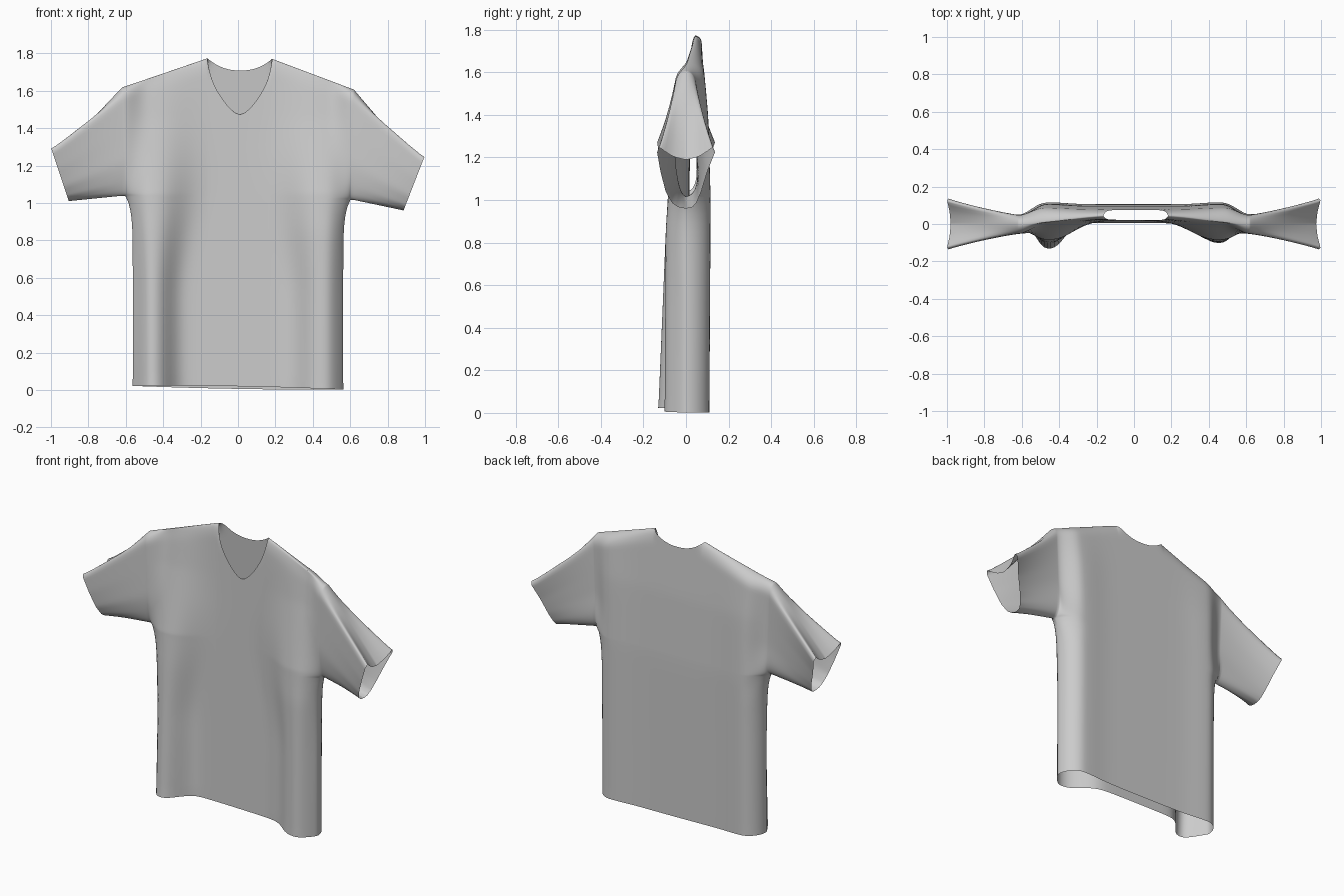
import bpy, bmesh
from math import sin, pi, exp, sqrt

if "Cube" in bpy.data.objects:
    bpy.data.objects.remove(bpy.data.objects["Cube"])

NECK = 0.28            # neck half width as a fraction of the shoulder half width
LOW, UP = 24, 36       # rows below / above the underarm
bm = bmesh.new()


def lerp(a, b, t):
    return a + (b - a) * t


def table(pts, t):
    for p, q in zip(pts, pts[1:]):
        if t <= q[0]:
            k = (t - p[0]) / (q[0] - p[0])
            return [lerp(a, b, k) for a, b in zip(p[1:], q[1:])]
    return list(pts[-1][1:])


def smooth(t):
    t = max(0, min(1, t))
    return t * t * (3 - 2 * t)


def rounding(t, start):
    # 1 inside, falling to 0 at t = 1 like a rounded fold
    k = max(0, (t - start) / (1 - start))
    return sqrt(max(0, 1 - k * k))


def add_grid(rows):
    vs = [[bm.verts.new(p) for p in row] for row in rows]
    for a, b in zip(vs, vs[1:]):
        for i in range(len(a) - 1):
            bm.faces.new((a[i], a[i + 1], b[i + 1], b[i]))


def top_height(u, front):
    # neckline in the middle, sloping shoulder outside
    n = abs(u) / NECK
    if n >= 1:
        return lerp(1.772, 1.612, (abs(u) - NECK) / (1 - NECK))
    if front:
        return 1.472 + 0.3 * (0.75 * n ** 1.6 + 0.25 * n ** 12)
    return 1.708 + 0.064 * n ** 2.3


def sheet_point(u, s, low, front):
    # low: s runs hem to underarm; otherwise underarm to shoulder
    arm = 1.03 - 0.01 * u
    if low:
        hem = (0.02 if front else 0.006) - 0.01 * u
        hem = lerp(hem, 0.012 - 0.01 * u, u * u)
        z = lerp(hem, arm, s)
        half, g, k = 0.563 + 0.037 * s ** 14, 0, 1
    else:
        z = lerp(arm, top_height(u, front) - 0.006 * u, s)
        half = 0.6 + 0.02 * s
        g = sqrt(1 - (1 - min(s / 0.35, 1)) ** 2)
        k = rounding(s, 0.88)
        k = lerp(1, k, min(1, abs(u) / NECK) ** 16)
    x = u * half + (0 if low else 0.01 * s * (1 - u * u))
    mid = lerp(0.045, 0.0, smooth((abs(u) - 0.2) / 0.8)) * smooth((z - 0.9) / 0.8)
    # front has a soft vertical fold near each side, the back is nearly flat
    if front:
        amp = table([(0, 0.136 if x < 0 else 0.105), (0.85, 0.11), (1.05, 0.10),
                     (1.25, 0.07), (1.45, 0.04), (1.6, 0.025), (1.8, 0.0)], z)[0]
        width = (0.105 if x < 0 else 0.13) + 0.08 * smooth((z - 0.5) / 0.8)
        y = 0.004 + 0.012 * z - amp * exp(-(abs(abs(x) - 0.455) / width) ** 2.4)
    else:
        y = table([(0, 0.10), (1.0, 0.106), (1.4, 0.095), (1.8, 0.07)], z)[0]
        y += 0.01 * exp(-((abs(x) - 0.45) / 0.12) ** 2) * smooth((1.8 - z) / 0.5)
    # the cloth pinches where the sleeve begins
    pinch = smooth((abs(u) - 0.78) / 0.22) * smooth((z - 0.85) / 0.4)
    y = lerp(y, -0.052 if front else 0.048, pinch)
    e = rounding(abs(u), 0.82)
    e = e + (1 - e) * g
    return (x, mid + (y - mid) * e * k, z)


# column and row spacing, denser at folded edges
cols = [NECK * sin(pi / 2 * i / 12) for i in range(13)]
cols += [NECK + (1 - NECK) * sin(pi / 2 * i / 24) for i in range(1, 25)]
cols = [-c for c in reversed(cols[1:])] + cols
low_s = [i / LOW for i in range(LOW + 1)]
up_s = [(1 - sin(pi / 2 - pi * i / UP)) / 2 for i in range(UP + 1)]

# front and back panels
for front in (True, False):
    add_grid([[sheet_point(u, s, True, front) for u in cols] for s in low_s])
    add_grid([[sheet_point(u, s, False, front) for u in cols] for s in up_s])

# sleeves: armhole lofted to a cuff with a dented top (s, y, height)
TOP = [(0.92, 0.125, 1.0), (0.95, 0.105, 0.94), (0.98, 0.06, 0.84), (1, 0.0, 0.79)]
CUFF_FRONT = [(0, 0.0, 0.0), (0.04, 0.035, 0.02), (0.12, 0.065, 0.09), (0.3, 0.095, 0.27),
              (0.6, 0.12, 0.6), (0.86, 0.136, 0.92)] + TOP
CUFF_BACK = [(0, 0.0, 0.0), (0.04, 0.03, 0.02), (0.12, 0.05, 0.1), (0.3, 0.072, 0.28),
             (0.6, 0.1, 0.6), (0.86, 0.137, 0.92)] + TOP
for side, top, bottom in ((1, (0.998, 1.25), (0.885, 0.96)),
                          (-1, (-1.0, 1.295), (-0.905, 1.01))):
    for front in (True, False):
        rows = []
        for j in range(17):
            t = j / 16
            ease = lerp(t, t * t, 0.3)
            row = []
            for s in up_s:
                a = sheet_point(side, s, False, front)
                y, h = table(CUFF_FRONT if front else CUFF_BACK, s)
                c = (lerp(bottom[0], top[0], h), -y if front else y,
                     lerp(bottom[1], top[1], h))
                row.append((lerp(a[0], c[0], t), lerp(a[1], c[1], ease), lerp(a[2], c[2], t)))
            rows.append(row)
        add_grid(rows)

bmesh.ops.remove_doubles(bm, verts=bm.verts, dist=0.0003)
bmesh.ops.recalc_face_normals(bm, faces=bm.faces)
# relax the cloth a little, leaving the open hems in place
inner = [v for v in bm.verts if not v.is_boundary]
for _ in range(2):
    bmesh.ops.smooth_vert(bm, verts=inner, factor=0.4,
                          use_axis_x=True, use_axis_y=True, use_axis_z=True)
for f in bm.faces:
    f.smooth = True
mesh = bpy.data.meshes.new("shirt")
bm.to_mesh(mesh)
bm.free()
shirt = bpy.data.objects.new("shirt", mesh)
bpy.context.collection.objects.link(shirt)
